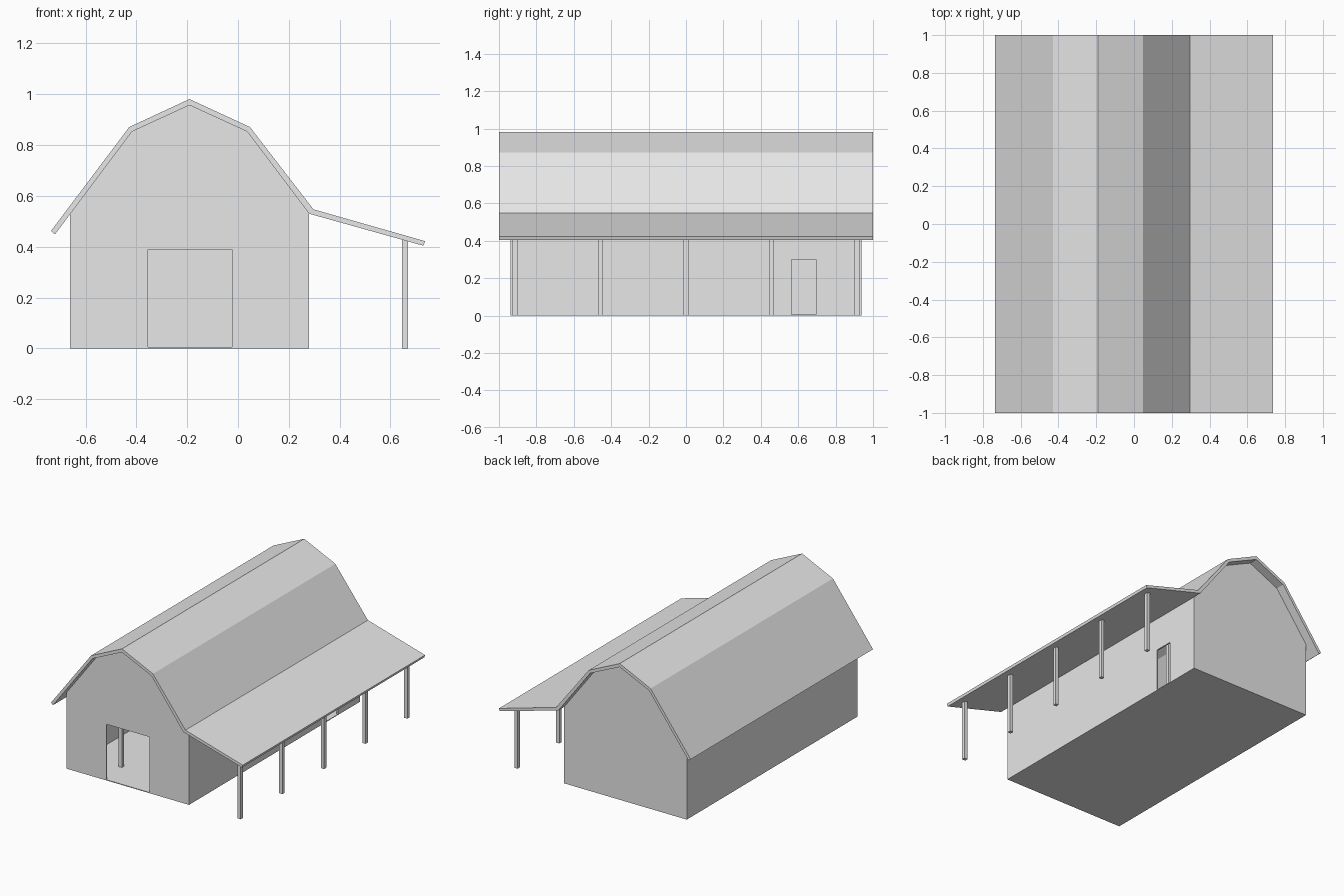
import bpy
import bmesh
from mathutils import Vector

cube = bpy.data.objects.get("Cube")
if cube:
    bpy.data.objects.remove(cube, do_unlink=True)

grey = bpy.data.materials.new("plain_grey")
grey.use_nodes = True
grey.diffuse_color = (0.8, 0.8, 0.8, 1)
grey.node_tree.nodes["Principled BSDF"].inputs["Base Color"].default_value = (0.8, 0.8, 0.8, 1)


def prism(name, profile, start, end, axis="y"):
    """Extrude a flat profile along x (points are y, z) or y (points are x, z)."""
    bm = bmesh.new()
    place = (lambda a, z: (a, start, z)) if axis == "y" else (lambda a, z: (start, a, z))
    face = bm.faces.new([bm.verts.new(place(a, z)) for a, z in profile])
    moved = bmesh.ops.extrude_face_region(bm, geom=[face])["geom"]
    step = Vector((0, end - start, 0) if axis == "y" else (end - start, 0, 0))
    bmesh.ops.translate(bm, vec=step, verts=[v for v in moved if isinstance(v, bmesh.types.BMVert)])
    bmesh.ops.recalc_face_normals(bm, faces=bm.faces)
    mesh = bpy.data.meshes.new(name)
    bm.to_mesh(mesh)
    bm.free()
    mesh.materials.append(grey)
    obj = bpy.data.objects.new(name, mesh)
    bpy.context.collection.objects.link(obj)
    return obj


def box(name, x0, x1, y0, y1, z0, z1):
    return prism(name, [(x0, z0), (x1, z0), (x1, z1), (x0, z1)], y0, y1)


def post(name, x, y, top):
    h = 0.0125
    return box(name, x - h, x + h, y - h, y + h, 0, top)


LEFT, RIGHT, MID = -0.662, 0.28, -0.191
DEPTH, WALL, FLOOR, EAVE = 0.937, 0.01, 0.005, 0.53

# Gambrel roof running into the porch roof
outer = [(-0.736, 0.462), (-0.428, 0.871), (MID, 0.981), (0.047, 0.871), (0.297, 0.547), (0.736, 0.422)]
inner = [(-0.72, 0.449), (-0.417, 0.853), (MID, 0.957), (0.036, 0.853), (RIGHT, EAVE), (0.73, 0.404)]
prism("roof", outer + inner[::-1], -1, 1)

# Floor
box("floor", LEFT, RIGHT, -DEPTH, DEPTH, 0, FLOOR)

# Gable walls, the front one with a wide doorway
gable = [(RIGHT, FLOOR), (RIGHT, EAVE)] + inner[3:0:-1] + [(LEFT, EAVE), (LEFT, FLOOR)]
doorway = [(-0.355, FLOOR), (-0.355, 0.39), (-0.024, 0.39), (-0.024, FLOOR)]
prism("front_wall", gable + doorway, -DEPTH, -DEPTH + WALL)
prism("back_wall", gable, DEPTH - WALL, DEPTH)

# Side walls, the porch one with a small doorway
end = DEPTH - WALL
side = [(end, FLOOR), (end, EAVE), (-end, EAVE), (-end, FLOOR)]
side_door = [(0.565, FLOOR), (0.565, 0.3), (0.695, 0.3), (0.695, FLOOR)]
prism("plain_side_wall", side, LEFT, LEFT + WALL, "x")
prism("porch_side_wall", side + side_door, RIGHT - WALL, RIGHT, "x")

# Porch posts and two rows of inside posts
for i in range(-2, 3):
    post(f"porch_post_{i + 3}", 0.657, i * 0.457, 0.43)
    for label, x in (("left", MID + 0.2), ("right", MID - 0.2)):
        post(f"inside_post_{label}_{i + 3}", x, i * 0.36, 0.865)
